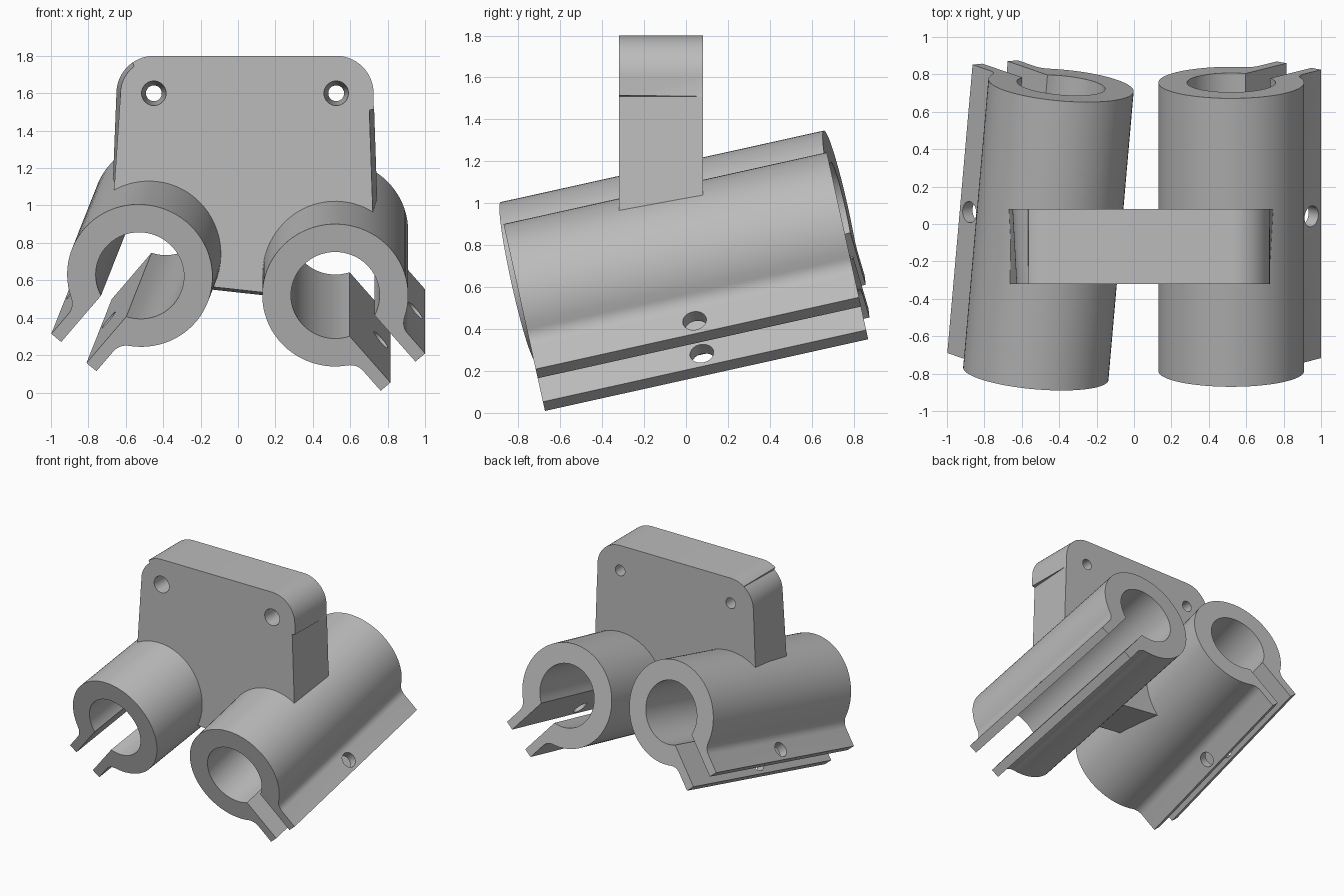
import bpy, bmesh, math
from mathutils import Matrix, Vector

if "Cube" in bpy.data.objects:
    bpy.data.objects.remove(bpy.data.objects["Cube"])

R_OUT, R_IN = 0.39, 0.237          # tube radii
SLIT, EAR, TIP, FIL = 0.088, 0.157, 0.555, 0.09   # clamp ear section
ROLL = math.radians(49.3)          # ears point down and outwards

grey = bpy.data.materials.new("plain_grey")
grey.diffuse_color = (0.5, 0.5, 0.5, 1)
grey.use_nodes = True
grey.node_tree.nodes["Principled BSDF"].inputs["Base Color"].default_value = grey.diffuse_color


def finish(bm, name):
    bmesh.ops.recalc_face_normals(bm, faces=bm.faces[:])
    me = bpy.data.meshes.new(name)
    bm.to_mesh(me)
    bm.free()
    me.materials.append(grey)
    ob = bpy.data.objects.new(name, me)
    bpy.context.collection.objects.link(ob)
    return ob


def loft(name, a, b):
    """Solid between two matching outlines."""
    bm = bmesh.new()
    va, vb = [bm.verts.new(p) for p in a], [bm.verts.new(p) for p in b]
    bm.faces.new(va)
    bm.faces.new(vb[::-1])
    for i in range(len(va)):
        j = (i + 1) % len(va)
        bm.faces.new((va[i], va[j], vb[j], vb[i]))
    return finish(bm, name)


def cylinder(center, axis, r1, r2, depth, seg=48):
    bm = bmesh.new()
    m = Matrix.Translation(center) @ axis.to_track_quat('Z', 'Y').to_matrix().to_4x4()
    bmesh.ops.create_cone(bm, cap_ends=True, segments=seg, radius1=r1,
                          radius2=r2, depth=depth, matrix=m)
    ob = finish(bm, "cutter")
    ob.hide_render = True
    return ob


def activate(ob):
    bpy.ops.object.select_all(action='DESELECT')
    ob.select_set(True)
    bpy.context.view_layer.objects.active = ob


def cut(ob, cutter):
    mod = ob.modifiers.new("cut", 'BOOLEAN')
    mod.operation, mod.solver, mod.object = 'DIFFERENCE', 'EXACT', cutter
    activate(ob)
    bpy.ops.object.modifier_apply(modifier=mod.name)
    bpy.data.objects.remove(cutter)


def smooth(ob):
    activate(ob)
    bpy.ops.object.shade_smooth_by_angle(angle=math.radians(25))


def arc(cx, cy, r, a0, a1, n):
    return [(cx + r * math.cos(a0 + (a1 - a0) * i / n),
             cy + r * math.sin(a0 + (a1 - a0) * i / n)) for i in range(n + 1)]


def clamp_section():
    """Slit ring with two filleted ears, slit along +e."""
    fy = EAR + FIL
    fx = math.sqrt((R_OUT + FIL) ** 2 - fy ** 2)
    t = math.atan2(fy, fx)
    upper = [(TIP, SLIT), (TIP, EAR)] + arc(fx, fy, FIL, -math.pi / 2, t - math.pi, 8)
    lower = [(e, -n) for e, n in reversed(upper)]
    s = math.asin(SLIT / R_IN)
    return (upper + arc(0, 0, R_OUT, t, 2 * math.pi - t, 64)[1:-1] + lower
            + arc(0, 0, R_IN, 2 * math.pi - s, s, 56))


# Tube clamps: name, front centre, back centre, side
tubes = [("right_tube_clamp", Vector((0.52, -0.786, 0.52)), Vector((0.52, 0.756, 0.862)), 1),
         ("left_tube_clamp", Vector((-0.525, -0.80, 0.625)), Vector((-0.39, 0.742, 0.966)), -1)]
cr, sr = math.cos(ROLL), math.sin(ROLL)
bodies = []
for name, front, back, side in tubes:
    d = (back - front).normalized()
    x = d.cross(Vector((0, 0, 1))).normalized()
    z = x.cross(d)
    e_dir = x * side * cr - z * sr
    n_dir = x * side * sr + z * cr
    ring = [e_dir * e + n_dir * n for e, n in clamp_section()]
    ob = loft(name, [front + p for p in ring], [back + p for p in ring])
    # screw hole through both ears
    mid = (front + back) / 2
    cut(ob, cylinder(mid + e_dir * 0.475, n_dir, 0.057, 0.057, 0.5, 32))
    smooth(ob)
    bodies.append((mid, d))

# Mounting plate: rounded top, tapering sides, front edges set in slightly
HL, HR, HZ, RC = -0.45, 0.525, 1.6, 0.2


def plate_outline(y, front):
    pts = arc(HR, HZ, RC, 0, math.pi / 2, 14)
    pts += arc(HL, HZ, RC, math.pi / 2, math.radians(125), 6)
    r = 0.178 if front else RC
    pts += arc(HL, HZ, r, math.radians(126), math.pi, 9)
    pts += [(-0.683, 0.775), (-0.5, 0.605 if front else 0.59),
            (0.5, 0.495 if front else 0.48)]
    pts += [(0.73, 0.69), (0.702, 1.51)] if front else [(0.756, 0.69), (0.728, 1.51)]
    pts += [(0.726, 1.515)]
    return [Vector((px, y, pz)) for px, pz in pts]


plate = loft("mounting_plate", plate_outline(-0.32, True), plate_outline(0.08, False))
for mid, d in bodies:                       # seat the plate on the tubes
    cut(plate, cylinder(mid, d, R_OUT - 0.006, R_OUT - 0.006, 2.2, 96))
for hx in (HL, HR):                         # tapered bolt holes
    cut(plate, cylinder(Vector((hx, -0.12, HZ)), Vector((0, 1, 0)), 0.066, 0.042, 0.41, 32))
smooth(plate)
